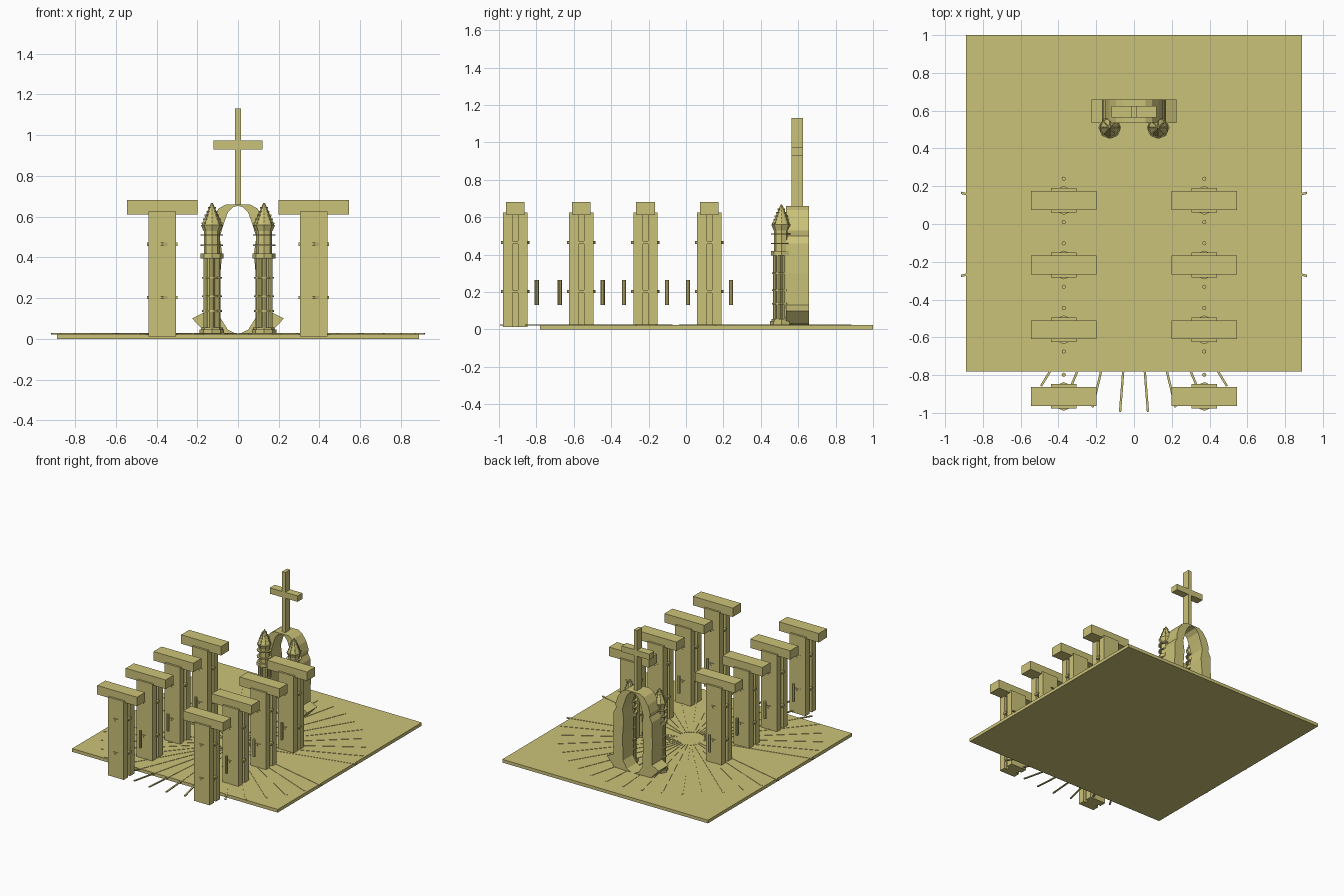
import bpy, bmesh, math
from mathutils import Matrix, Vector

if "Cube" in bpy.data.objects:
    bpy.data.objects.remove(bpy.data.objects["Cube"], do_unlink=True)

stone = bpy.data.materials.new("sandstone")
stone.use_nodes = True
stone.diffuse_color = (0.6, 0.54, 0.19, 1)
stone.node_tree.nodes["Principled BSDF"].inputs["Base Color"].default_value = stone.diffuse_color


def finish(name, bm):
    bmesh.ops.recalc_face_normals(bm, faces=bm.faces)
    mesh = bpy.data.meshes.new(name)
    bm.to_mesh(mesh)
    bm.free()
    mesh.materials.append(stone)
    obj = bpy.data.objects.new(name, mesh)
    bpy.context.collection.objects.link(obj)
    return obj


def box(bm, centre, size, angle=0):
    m = (Matrix.Translation(centre) @ Matrix.Rotation(angle, 4, 'Z')
         @ Matrix.Diagonal((*size, 1)))
    bmesh.ops.create_cube(bm, size=1, matrix=m)


def tube(bm, x, y, z0, z1, r0, r1=None, sides=8):
    bmesh.ops.create_cone(bm, cap_ends=True, segments=sides, radius1=r0,
                          radius2=r0 if r1 is None else r1, depth=z1 - z0,
                          matrix=Matrix.Translation((x, y, (z0 + z1) / 2)))


def extrude(bm, points, direction):
    face = bm.faces.new([bm.verts.new(p) for p in points])
    new = bmesh.ops.extrude_face_region(bm, geom=[face])["geom"]
    bmesh.ops.translate(bm, vec=direction,
                        verts=[v for v in new if isinstance(v, bmesh.types.BMVert)])


# Floor slab
bm = bmesh.new()
box(bm, (0, 0.11, 0.0125), (1.78, 1.78, 0.025))
finish("floor_slab", bm)

# Rays spreading over the floor, open along the cross axis
bm = bmesh.new()
inner, outer = 0.1, 0.942
for i in range(40):
    a = math.radians(9 * i + 4.5)
    if abs(math.sin(a)) < 0.1:
        continue
    mid = (inner + outer) / 2
    box(bm, (mid * math.cos(a), -0.055 + mid * math.sin(a), 0.024),
        (outer - inner, 0.012, 0.007), a)
finish("floor_rays", bm)

# Two rows of grooved pillars with lintel caps, clips and hanging rods
PX = 0.372
ROWS = (0.125, -0.217, -0.56, -0.913)
hw, hd, gw, gd = 0.068, 0.065, 0.014, 0.022
quarter = [(hw, -hd), (hw, -gw), (hw - gd, -gw)]
half = quarter + [(x, -y) for x, y in reversed(quarter)]
section = half + [(-x, -y) for x, y in half]
for side, label in ((-1, "right"), (1, "left")):
    for n, y in enumerate(ROWS):
        cx = side * PX
        bm = bmesh.new()
        extrude(bm, [(cx + px, y + py, 0.012) for px, py in section], (0, 0, 0.613))
        finish(f"{label}_pillar_{n + 1}", bm)

        bm = bmesh.new()
        box(bm, (cx, y, 0.646), (0.345, 0.1, 0.07))
        finish(f"{label}_pillar_cap_{n + 1}", bm)

        bm = bmesh.new()
        for z in (0.203, 0.465):
            box(bm, (cx, y, z), (2 * hw + 0.016, 0.036, 0.016))
            for s in (-1, 1):
                base = y + s * (hd - 0.002)
                extrude(bm, [(cx - 0.03, base, z - 0.008), (cx + 0.03, base, z - 0.008),
                             (cx, base + s * 0.013, z - 0.008)], (0, 0, 0.016))
        finish(f"{label}_pillar_clips_{n + 1}", bm)

        bm = bmesh.new()
        for s in (-1, 1):
            if y + s * 0.115 > -1:
                tube(bm, cx, y + s * 0.115, 0.13, 0.265, 0.011)
        finish(f"{label}_rods_{n + 1}", bm)

# Arch with flared feet
arch_out = [(0.06, 0.66), (0.095, 0.64), (0.13, 0.59), (0.15, 0.53), (0.145, 0.5),
            (0.165, 0.46), (0.17, 0.3), (0.165, 0.13), (0.225, 0.1), (0.16, 0.03)]
arch_in = [(0.015, 0.027), (0.05, 0.045), (0.085, 0.1), (0.088, 0.3), (0.078, 0.42),
           (0.09, 0.5), (0.07, 0.565), (0.05, 0.62), (0.025, 0.647)]
right_edge = arch_out + arch_in
loop = right_edge + [(0, 0.653)] + [(-x, z) for x, z in reversed(right_edge)]
bm = bmesh.new()
extrude(bm, [(x, 0.535, z) for x, z in loop], (0, 0.123, 0))
finish("arch", bm)

# Cross over the arch
bm = bmesh.new()
box(bm, (0, 0.595, 0.892), (0.028, 0.06, 0.476))
box(bm, (0, 0.595, 0.952), (0.24, 0.06, 0.046))
finish("cross", bm)

# Clustered columns with ringed necks and crocketed spires
CY = 0.51
for side, label in ((-1, "right"), (1, "left")):
    cx = side * 0.128
    bm = bmesh.new()
    tube(bm, cx, CY, 0.025, 0.045, 0.06)
    tube(bm, cx, CY, 0.045, 0.055, 0.052)
    tube(bm, cx, CY, 0.05, 0.4, 0.034)
    for i in range(6):
        a = math.radians(60 * i + 30)
        tube(bm, cx + 0.034 * math.cos(a), CY + 0.034 * math.sin(a), 0.05, 0.4, 0.012)
    for z in (0.137, 0.21, 0.3):
        tube(bm, cx, CY, z - 0.004, z + 0.004, 0.049, sides=12)
    tube(bm, cx, CY, 0.395, 0.42, 0.056)
    finish(f"{label}_column", bm)

    bm = bmesh.new()
    tube(bm, cx, CY, 0.42, 0.56, 0.04)
    for z in (0.46, 0.51):
        tube(bm, cx, CY, z - 0.003, z + 0.003, 0.055, sides=12)
    finish(f"{label}_column_neck", bm)

    bm = bmesh.new()
    tube(bm, cx, CY, 0.53, 0.56, 0.042, 0.054)
    tube(bm, cx, CY, 0.56, 0.668, 0.05, 0.004)
    for i in range(8):
        a = math.radians(45 * i)
        for k in range(5):
            r = 0.047 - 0.008 * k
            box(bm, (cx + r * math.cos(a), CY + r * math.sin(a), 0.568 + 0.019 * k),
                (0.009, 0.005, 0.008), a)
    finish(f"{label}_spire", bm)
